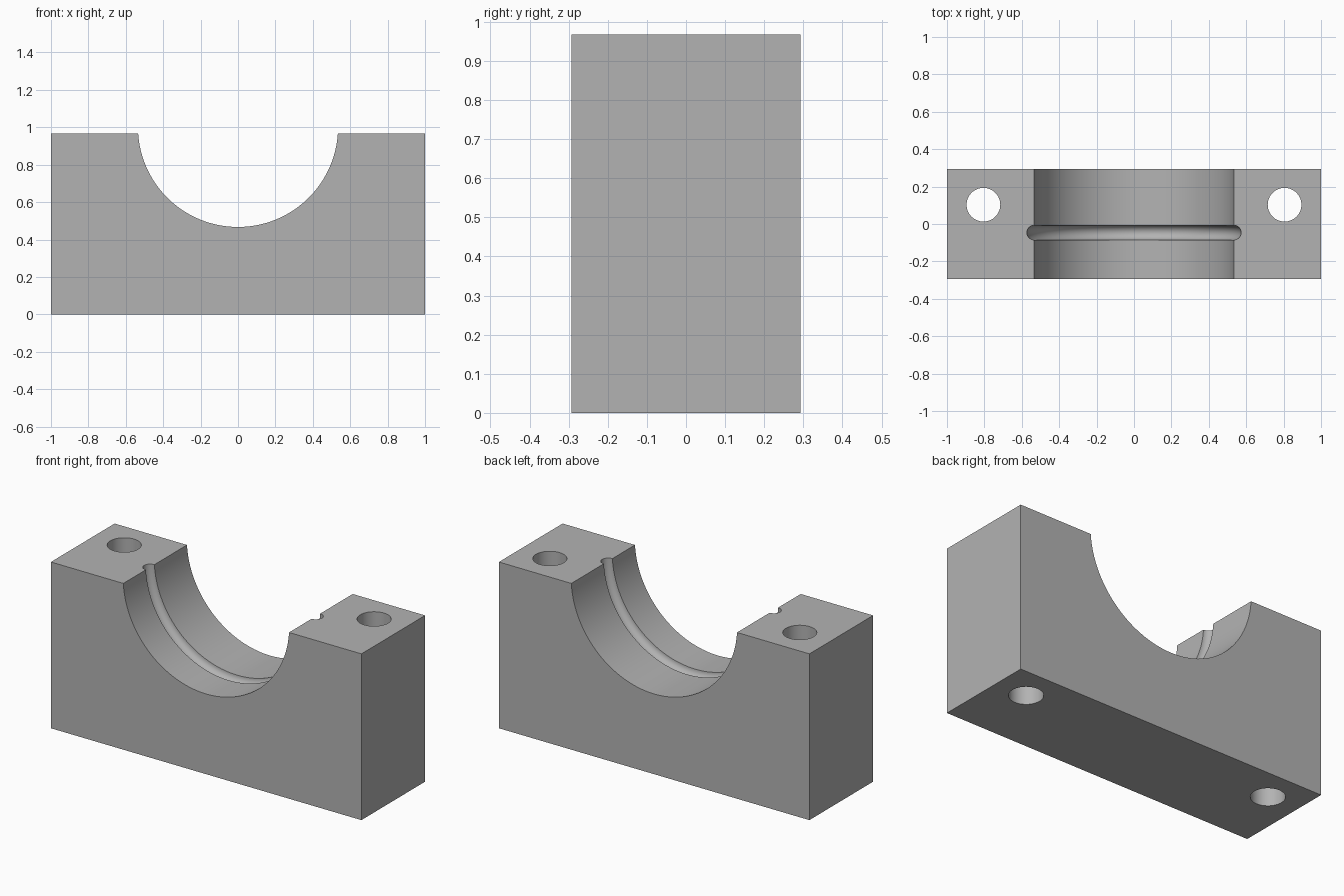
import bpy, bmesh, math

if "Cube" in bpy.data.objects:
    bpy.data.objects.remove(bpy.data.objects["Cube"], do_unlink=True)

HALF_DEPTH, HEIGHT = 0.293, 0.968
BORE_R, BORE_Z = 0.535, 1.002
GROOVE_Y, GROOVE_R = -0.046, 0.039
HOLE_X, HOLE_Y, HOLE_R = 0.805, 0.103, 0.09

grey = bpy.data.materials.new("plain grey")
grey.use_nodes = True
grey.diffuse_color = (0.45, 0.45, 0.45, 1)
grey.node_tree.nodes["Principled BSDF"].inputs["Base Color"].default_value = (0.45, 0.45, 0.45, 1)


def bore_cutter():
    """Lathed shaft with a rounded ring, turned about the y axis."""
    profile = [(0, -0.5), (BORE_R, -0.5)]
    for i in range(17):
        a = math.pi * i / 16
        profile.append((BORE_R + GROOVE_R * math.sin(a), GROOVE_Y - GROOVE_R * math.cos(a)))
    profile += [(BORE_R, 0.5), (0, 0.5)]
    bm = bmesh.new()
    verts = [bm.verts.new((r, y, 0)) for r, y in profile]
    edges = [bm.edges.new(pair) for pair in zip(verts, verts[1:])]
    bmesh.ops.spin(bm, geom=verts + edges, cent=(0, 0, 0), axis=(0, 1, 0),
                   angle=math.tau, steps=128)
    bmesh.ops.remove_doubles(bm, verts=bm.verts, dist=0.0001)
    bmesh.ops.recalc_face_normals(bm, faces=bm.faces)
    mesh = bpy.data.meshes.new("bore_cutter")
    bm.to_mesh(mesh)
    bm.free()
    obj = bpy.data.objects.new("bore_cutter", mesh)
    obj.location.z = BORE_Z
    bpy.context.collection.objects.link(obj)
    return obj


def hole_cutter(side):
    bpy.ops.mesh.primitive_cylinder_add(vertices=64, radius=HOLE_R, depth=2,
                                        location=(side * HOLE_X, HOLE_Y, HEIGHT / 2))
    return bpy.context.object


# Bearing block
bpy.ops.mesh.primitive_cube_add(size=1, location=(0, 0, HEIGHT / 2))
block = bpy.context.object
block.name = "bearing_block"
block.scale = (2, 2 * HALF_DEPTH, HEIGHT)
bpy.ops.object.transform_apply(location=True, rotation=False, scale=True)
block.data.materials.append(grey)

# Grooved half bore and two bolt holes
for cutter in (bore_cutter(), hole_cutter(-1), hole_cutter(1)):
    cutter.hide_render = True
    cutter.data.materials.append(grey)
    bpy.ops.object.select_all(action="DESELECT")
    block.select_set(True)
    bpy.context.view_layer.objects.active = block
    cut = block.modifiers.new("cut", "BOOLEAN")
    cut.operation = "DIFFERENCE"
    cut.solver = "EXACT"
    cut.object = cutter
    bpy.ops.object.modifier_apply(modifier=cut.name)
    bpy.data.objects.remove(cutter, do_unlink=True)

bpy.ops.object.shade_smooth_by_angle(angle=math.radians(30))
